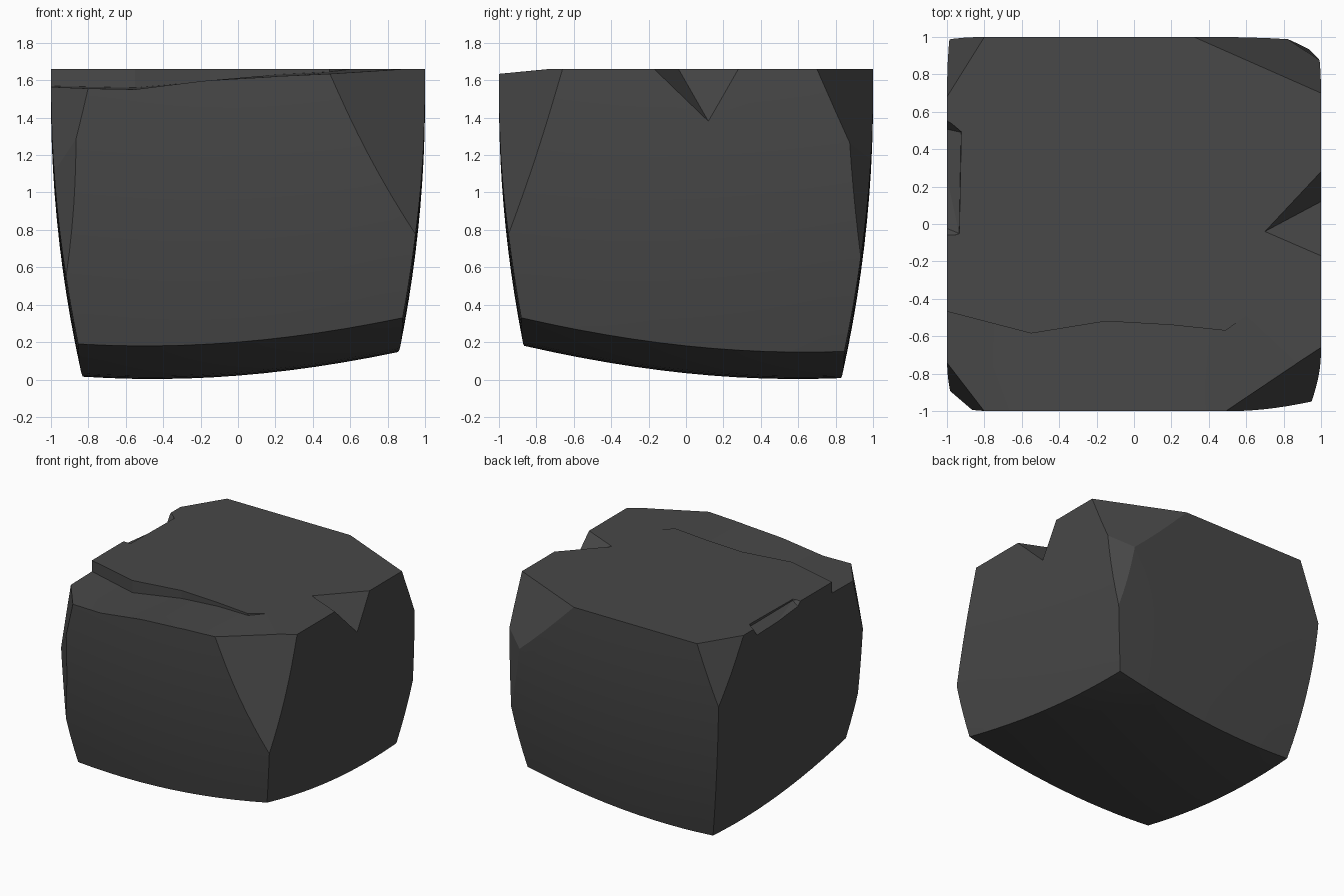
import bpy, bmesh
from mathutils import Vector

if "Cube" in bpy.data.objects:
    bpy.data.objects.remove(bpy.data.objects["Cube"])

TOP = 1.66


def new_object(name, bm):
    mesh = bpy.data.meshes.new(name)
    bmesh.ops.recalc_face_normals(bm, faces=bm.faces)
    bm.to_mesh(mesh)
    bm.free()
    ob = bpy.data.objects.new(name, mesh)
    bpy.context.collection.objects.link(ob)
    return ob


# Bulging block: gridded cube, tapered downward, with a tilted rounded base
bm = bmesh.new()
bmesh.ops.create_cube(bm, size=2)
bmesh.ops.subdivide_edges(bm, edges=bm.edges[:], cuts=11, use_grid_fill=True)
for vert in bm.verts:
    u, v, w = vert.co
    t = (w + 1) / 2
    a, b = (u + 1) / 2, (v + 1) / 2
    front, back = 0.19 + 0.14 * a, 0.02 + 0.13 * a
    base = front * (1 - b) + back * b - 0.06 * (2 - u * u - v * v)
    z = base + t * (TOP - base)
    width = 1 - 0.17 * max(0, 1 - z / 1.5) ** 2
    pinch = 0.018 * (1 - t)
    vert.co = (u * width * (1 - pinch * v * v), v * width * (1 - pinch * u * u), z)
bm.normal_update()
bmesh.ops.dissolve_faces(bm, faces=[f for f in bm.faces if f.normal.z > 0.99])

# Chipped corners: each plane slices one piece off
chips = [
    ((0.48, -1, TOP), (1, -0.66, TOP), (0.945, -0.945, 0.80)),
    ((-0.80, -1, 1.56), (-1, -0.74, 1.57), (-0.87, -0.99, 1.28)),
    ((-0.87, -0.99, 1.28), (-0.99, -0.89, 1.17), (-0.918, -0.918, 0.50)),
    ((-1, 0.68, TOP), (-0.80, 1, TOP), (-0.988, 0.988, 1.18)),
    ((0.32, 1, TOP), (1, 0.70, TOP), (1, 0.87, 1.27)),
    ((1, 0.87, 1.27), (0.82, 0.99, 1.16), (0.935, 0.935, 0.63)),
]
for chip in chips:
    p, q, r = map(Vector, chip)
    n = (q - p).cross(r - p).normalized()
    if n.dot(p - Vector((0, 0, 0.8))) < 0:
        n.negate()
    cut = bmesh.ops.bisect_plane(bm, geom=bm.verts[:] + bm.edges[:] + bm.faces[:],
                                 dist=1e-5, plane_co=p, plane_no=n, clear_outer=True)
    bmesh.ops.holes_fill(bm, edges=[e for e in bm.edges if e.is_boundary], sides=0)
block = new_object("stone_block", bm)


def hull(name, points):
    bm = bmesh.new()
    for p in points:
        bm.verts.new(p)
    bmesh.ops.convex_hull(bm, input=bm.verts[:])
    return new_object(name, bm)


# Right-hand notch: wedge extended past the face along its own planes
apex = Vector((0.70, -0.04, TOP))
rim = [Vector(p) for p in ((1, -0.17, TOP), (1, 0.28, TOP), (1, 0.12, 1.38))]
tips = [apex + (p - apex) * 1.4 for p in rim]
notch = hull("right_notch_cutter", [apex, *tips, apex + Vector((0, 0, 0.3)),
                                    *[p + Vector((0, 0, 0.3)) for p in tips[:2]]])

# Shallow flaked strip on the left rim
flake = hull("left_flake_cutter", [
    (-0.92, 0.50, 1.70), (-0.93, -0.06, 1.70), (-1.06, -0.10, 1.70), (-1.06, 0.62, 1.70),
    (-0.925, 0.49, 1.64), (-0.935, -0.05, 1.65), (-1.06, 0.52, 1.56), (-1.06, 0.0, 1.61)])

# Cracked slab along the front: stepped cutter between crack line and front edge
crack = [(-1.05, -0.455, 1.57), (-0.55, -0.585, 1.56), (-0.15, -0.52, 1.595),
         (0.20, -0.54, 1.63), (0.49, -0.57, 1.645), (0.60, -0.49, 1.659)]
edge = [(-1.05, -1.05, 1.56), (-0.55, -1.05, 1.55), (-0.15, -1.05, 1.60),
        (0.20, -1.05, 1.62), (0.49, -1.05, 1.633), (0.90, -0.77, 1.659)]
bm = bmesh.new()
low = [[bm.verts.new(p) for p in row] for row in (crack, edge)]
high = [[bm.verts.new((p[0], p[1], 1.8)) for p in row] for row in (crack, edge)]
for i in range(5):
    for rows in (low, high):
        bm.faces.new((rows[0][i], rows[0][i + 1], rows[1][i + 1], rows[1][i]))
    for s in (0, 1):
        bm.faces.new((low[s][i], low[s][i + 1], high[s][i + 1], high[s][i]))
for i in (0, 5):
    bm.faces.new((low[0][i], low[1][i], high[1][i], high[0][i]))
slab = new_object("front_crack_cutter", bm)

# Cut, then shade
bpy.context.view_layer.objects.active = block
block.select_set(True)
for cutter in (slab, notch, flake):
    cutter.hide_render = True
    mod = block.modifiers.new(cutter.name, 'BOOLEAN')
    mod.operation = 'DIFFERENCE'
    mod.solver = 'EXACT'
    mod.object = cutter
    bpy.ops.object.modifier_apply(modifier=mod.name)
    bpy.data.objects.remove(cutter)
bpy.ops.object.shade_smooth_by_angle(angle=0.14)

stone = bpy.data.materials.new("dark_stone")
stone.diffuse_color = (0.065, 0.065, 0.065, 1)
stone.use_nodes = True
stone.node_tree.nodes["Principled BSDF"].inputs["Base Color"].default_value = stone.diffuse_color
block.data.materials.clear()
block.data.materials.append(stone)
